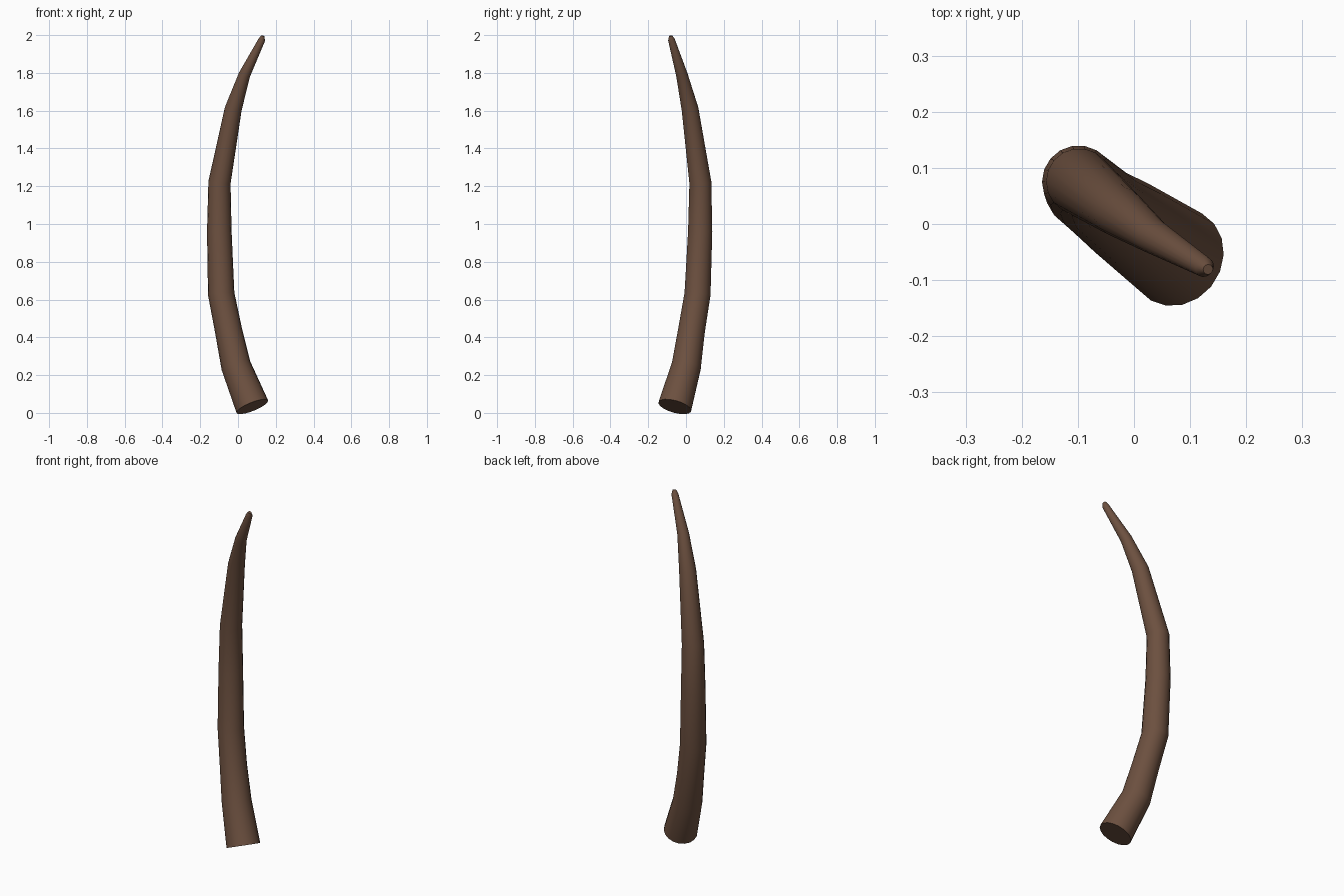
import bpy, bmesh
from math import cos, sin, tau
from mathutils import Vector

if "Cube" in bpy.data.objects:
    bpy.data.objects.remove(bpy.data.objects["Cube"])

SIDES = 18
# Centre line x, y, z and radius of each ring, from the base to the tip
RINGS = [
    (0.076, -0.059, 0.033, 0.090),
    (-0.011, 0.002, 0.25, 0.079),
    (-0.050, 0.029, 0.435, 0.072),
    (-0.089, 0.061, 0.63, 0.070),
    (-0.099, 0.075, 0.96, 0.065),
    (-0.098, 0.076, 1.22, 0.059),
    (-0.025, 0.021, 1.61, 0.045),
    (0.034, -0.022, 1.79, 0.031),
    (0.126, -0.077, 1.975, 0.018),
    (0.132, -0.081, 1.996, 0.009),
]

# Curved tapering horn: rings square to the centre line, bridged and capped
bm = bmesh.new()
points = [Vector(r[:3]) for r in RINGS]
loops = []
for i, p in enumerate(points):
    tangent = points[min(i + 1, len(points) - 1)] - points[max(i - 1, 0)]
    turn = Vector((0, 0, 1)).rotation_difference(tangent)
    radius = RINGS[i][3]
    loops.append([bm.verts.new(p + turn @ Vector((radius * cos(tau * k / SIDES),
                                                  radius * sin(tau * k / SIDES), 0)))
                  for k in range(SIDES)])
for a, b in zip(loops, loops[1:]):
    for k in range(SIDES):
        n = (k + 1) % SIDES
        bm.faces.new((a[k], a[n], b[n], b[k]))
bm.faces.new(loops[0][::-1])
bm.faces.new(loops[-1])

mesh = bpy.data.meshes.new("curved_horn")
bm.to_mesh(mesh)
bm.free()
horn = bpy.data.objects.new("curved_horn", mesh)
bpy.context.collection.objects.link(horn)

# Brown material
brown = bpy.data.materials.new("brown")
brown.diffuse_color = (0.15, 0.08, 0.05, 1)
brown.use_nodes = True
brown.node_tree.nodes["Principled BSDF"].inputs["Base Color"].default_value = brown.diffuse_color
mesh.materials.append(brown)

# Smooth sides with a crisp base edge
bpy.context.view_layer.objects.active = horn
horn.select_set(True)
bpy.ops.object.shade_smooth_by_angle(angle=0.7)
